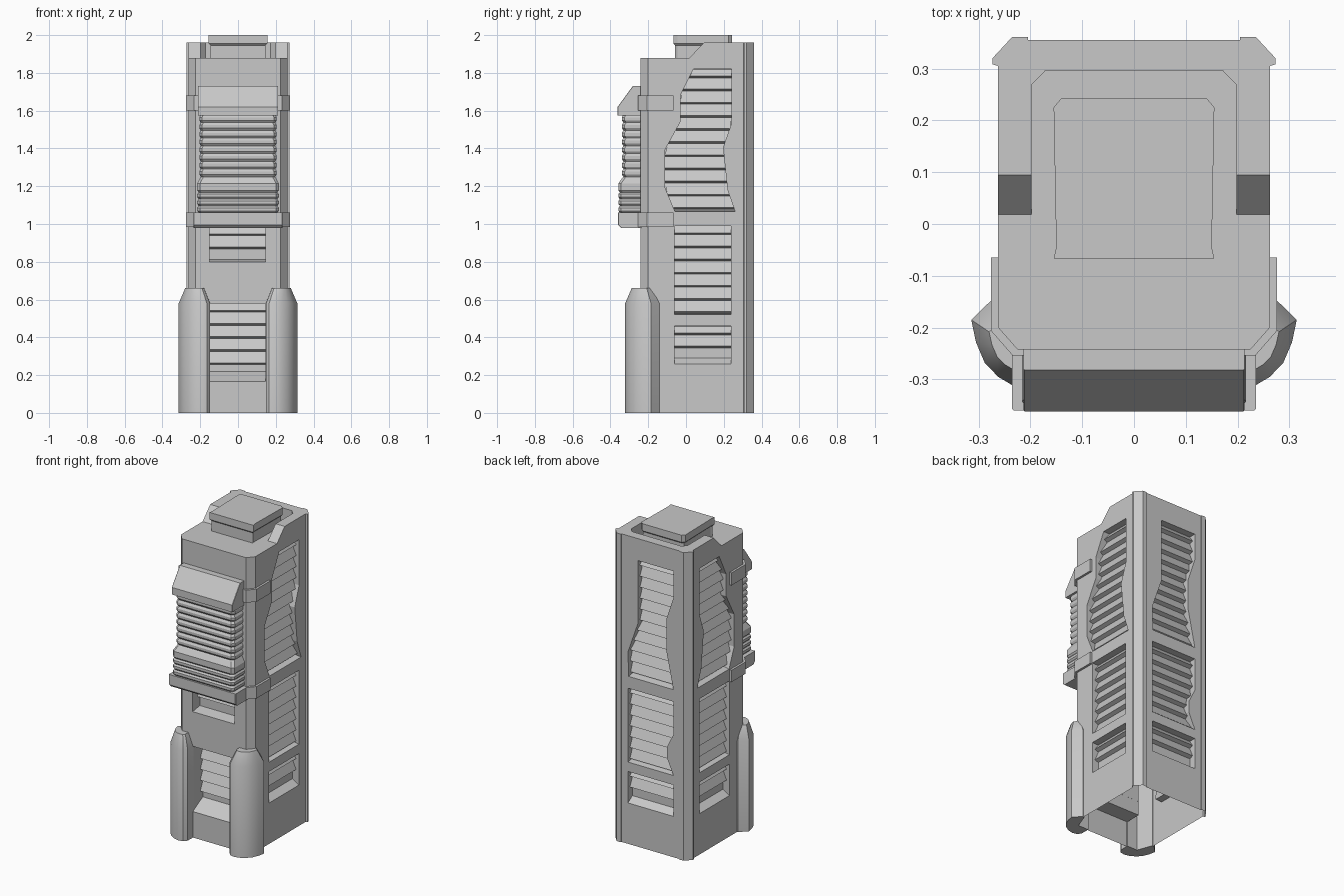
import bpy, bmesh, math

if "Cube" in bpy.data.objects:
    bpy.data.objects.remove(bpy.data.objects["Cube"])

grey = bpy.data.materials.new("concrete grey")
grey.diffuse_color = (0.58, 0.58, 0.58, 1)
grey.use_nodes = True
grey.node_tree.nodes["Principled BSDF"].inputs["Base Color"].default_value = grey.diffuse_color


def add_loft(bm, rings):
    """Closed solid through rings that share a point count."""
    vs = [[bm.verts.new(p) for p in r] for r in rings]
    n = len(vs[0])
    for a, b in zip(vs, vs[1:]):
        for i in range(n):
            j = (i + 1) % n
            bm.faces.new((a[i], a[j], b[j], b[i]))
    bm.faces.new(vs[0])
    bm.faces.new(vs[-1])


def finish(name, bm):
    bmesh.ops.recalc_face_normals(bm, faces=bm.faces[:])
    me = bpy.data.meshes.new(name)
    bm.to_mesh(me)
    bm.free()
    me.materials.append(grey)
    ob = bpy.data.objects.new(name, me)
    bpy.context.scene.collection.objects.link(ob)
    return ob


def loft(name, rings):
    bm = bmesh.new()
    add_loft(bm, rings)
    return finish(name, bm)


def at(pts, z):
    return [(x, y, z) for x, y in pts]


def sym(half):
    """Mirror a right-hand outline across x = 0."""
    return half + [(-x, y) for x, y in reversed(half)]


# wall frames: (u along wall, z, depth) -> xyz
WALLS = {
    "right": lambda u, z, d: (0.262 - d, u, z),
    "left": lambda u, z, d: (-0.262 + d, u, z),
    "back": lambda u, z, d: (u, 0.355 - d, z),
    "front": lambda u, z, d: (u, -0.24 + d, z),
}


def rect(u0, u1, z0, z1):
    return [(u0, z0), (u1, z0), (u1, z1), (u0, z1)]


side_tall = [(0.04, 1.82), (0.24, 1.82), (0.24, 1.53), (0.196, 1.406),
             (0.22, 1.18), (0.26, 1.066), (-0.058, 1.066), (-0.11, 1.19),
             (-0.11, 1.395), (-0.03, 1.54), (-0.03, 1.68)]
back_tall = [(0.09, 1.82), (-0.16, 1.82), (-0.16, 1.65), (-0.11, 1.5),
             (-0.11, 1.3), (-0.16, 1.066), (0.155, 1.066), (0.16, 1.22),
             (0.09, 1.42)]
back_mid = [(0.16, 0.99), (-0.16, 0.99), (-0.16, 0.78), (-0.115, 0.69),
            (-0.115, 0.62), (-0.16, 0.52), (0.16, 0.52)]

# windows: wall, outline, depth, sill height
windows = []
for s in ("right", "left"):
    windows += [(s, side_tall, 0.045, 0.008),
                (s, rect(-0.062, 0.238, 0.52, 0.99), 0.045, 0.008),
                (s, rect(-0.062, 0.238, 0.26, 0.46), 0.045, 0.03)]
windows += [("back", back_tall, 0.045, 0.008),
            ("back", back_mid, 0.045, 0.008),
            ("back", rect(-0.16, 0.16, 0.26, 0.46), 0.045, 0.03),
            ("front", rect(-0.15, 0.145, 0.80, 0.985), 0.07, 0.012),
            ("front", rect(-0.15, 0.145, 0.165, 0.58), 0.10, 0.055)]


def span(poly, z):
    us = []
    for (u0, z0), (u1, z1) in zip(poly, poly[1:] + poly[:1]):
        if (z0 - z) * (z1 - z) < 0:
            us.append(u0 + (u1 - u0) * (z - z0) / (z1 - z0))
    return min(us) - 0.002, max(us) + 0.002


# tower body, with window recesses cut in and the underside open
foot = sym([(0.225, -0.242), (0.262, -0.2), (0.262, 0.305), (0.273, 0.308),
            (0.273, 0.32), (0.235, 0.361), (0.205, 0.361), (0.205, 0.355)])
body = loft("tower_body", [at(foot, 0), at(foot, 1.88)])
bm = bmesh.new()
for wall, poly, depth, _ in windows:
    f = WALLS[wall]
    add_loft(bm, [[f(u, z, d) for u, z in poly] for d in (-0.03, depth)])
cutter = finish("window_cutter", bm)
cutter.hide_render = True
mod = body.modifiers.new("windows", "BOOLEAN")
mod.operation, mod.solver, mod.object = "DIFFERENCE", "EXACT", cutter
cut = bpy.data.meshes.new_from_object(
    body.evaluated_get(bpy.context.evaluated_depsgraph_get()))
body.modifiers.clear()
body.data = cut
bpy.data.objects.remove(cutter)
bm = bmesh.new()
bm.from_mesh(cut)
low = [f for f in bm.faces if f.normal.z < -0.9 and f.calc_center_median().z < 0.01]
bmesh.ops.delete(bm, geom=low, context="FACES")
bm.to_mesh(cut)
bm.free()

# louvre slats and sloped sills inside every window
PITCH = 0.0695
for wall, poly, depth, sill in windows:
    f = WALLS[wall]
    bm = bmesh.new()
    z0, z1 = min(p[1] for p in poly), max(p[1] for p in poly)

    def wedge(tri):
        ends = [span(poly, min(max(z, z0 + 0.001), z1 - 0.001)) for z, d in tri]
        add_loft(bm, [[f(e[k], z, d) for e, (z, d) in zip(ends, tri)] for k in (0, 1)])

    zb = z1 - 0.037
    while zb > z0 + sill + 0.004:
        wedge([(min(zb + PITCH - 0.01, z1), depth + 0.001),
               (zb, depth - 0.025), (zb - 0.01, depth + 0.001)])
        zb -= PITCH
    wedge([(z0, 0.001), (z0 + sill, depth + 0.001), (z0, depth + 0.001)])
    finish(wall + "_louvres", bm)

# raised roof rim: U shape with sloped front ends
def rim(y):
    return sym([(0.198, y), (0.262, y), (0.262, 0.305), (0.273, 0.308),
                (0.273, 0.32), (0.235, 0.361), (0.205, 0.361), (0.205, 0.355)]) \
        + [(-0.198, 0.268), (-0.172, 0.295), (0.172, 0.295), (0.198, 0.268)]


loft("roof_rim", [at(rim(0.018), 1.88), at(rim(0.095), 1.96)])

# rooftop cap on a slightly narrower neck
def cap(g):
    return sym([(0.155 - g, -0.067 + g), (0.15 - g, -0.045), (0.155 - g, 0.225),
                (0.14 - g, 0.243 - g)])


loft("roof_cap", [at(cap(0.01), 1.88), at(cap(0.01), 1.945), at(cap(0), 1.955),
                  at(cap(0), 2.0)])

# wrap-around bands
outer = [(0.276, -0.065), (0.276, -0.206), (0.234, -0.254)]
inner = [(0.255, -0.065), (0.255, -0.195), (0.222, -0.235)]
band = sym(outer) + list(reversed(sym(inner)))
for name, a, b in (("upper_band", 1.60, 1.68), ("lower_band", 0.985, 1.06)):
    loft(name, [at(band, a), at(band, b)])


# front bay: base, ribbed shell, hood
def bay(hx, y, z, c=0.015):
    return at(sym([(hx, -0.235), (hx, y + c), (hx - c, y)]), z)


loft("bay_base", [bay(0.235, -0.345, 0.98, 0.003), bay(0.235, -0.36, 0.995, 0.003),
                  bay(0.235, -0.36, 1.06, 0.003)])
rings = []
for i in range(4):
    z = 1.06 + i * 0.036
    rings += [bay(0.208, -0.350, z), bay(0.216, -0.358, z + 0.01),
              bay(0.216, -0.358, z + 0.026)]
rings += [bay(0.216, -0.358, 1.215), bay(0.2, -0.337, 1.245)]
for i in range(8):
    z = 1.25 + i * 0.041
    rings += [bay(0.197, -0.331, z), bay(0.205, -0.34, z + 0.012),
              bay(0.205, -0.34, z + 0.028)]
rings.append(bay(0.197, -0.331, 1.58))
loft("bay_ribbed_shell", rings)
loft("bay_hood", [bay(0.213, -0.362, 1.575, 0.002), bay(0.213, -0.362, 1.62, 0.002),
                  bay(0.213, -0.282, 1.73, 0.002)])

# tapered corner buttresses
leg = [(0.147, -0.235), (0.148, -0.295), (0.165, -0.316), (0.195, -0.322),
       (0.23, -0.314), (0.262, -0.295), (0.288, -0.268), (0.305, -0.228),
       (0.314, -0.185), (0.268, -0.14), (0.255, -0.14), (0.22, -0.235)]
top = [(0.228 + (x - 0.228) * 0.6, -0.24 + (y + 0.24) * 0.58) for x, y in leg]
for side, s in (("right", 1), ("left", -1)):
    r = [[(s * x, y, z) for x, y in pts]
         for pts, z in ((leg, 0), (leg, 0.58), (top, 0.66))]
    ob = loft(side + "_buttress", r)
    bpy.context.view_layer.objects.active = ob
    ob.select_set(True)
    bpy.ops.object.shade_smooth_by_angle(angle=math.radians(32))
    ob.select_set(False)
